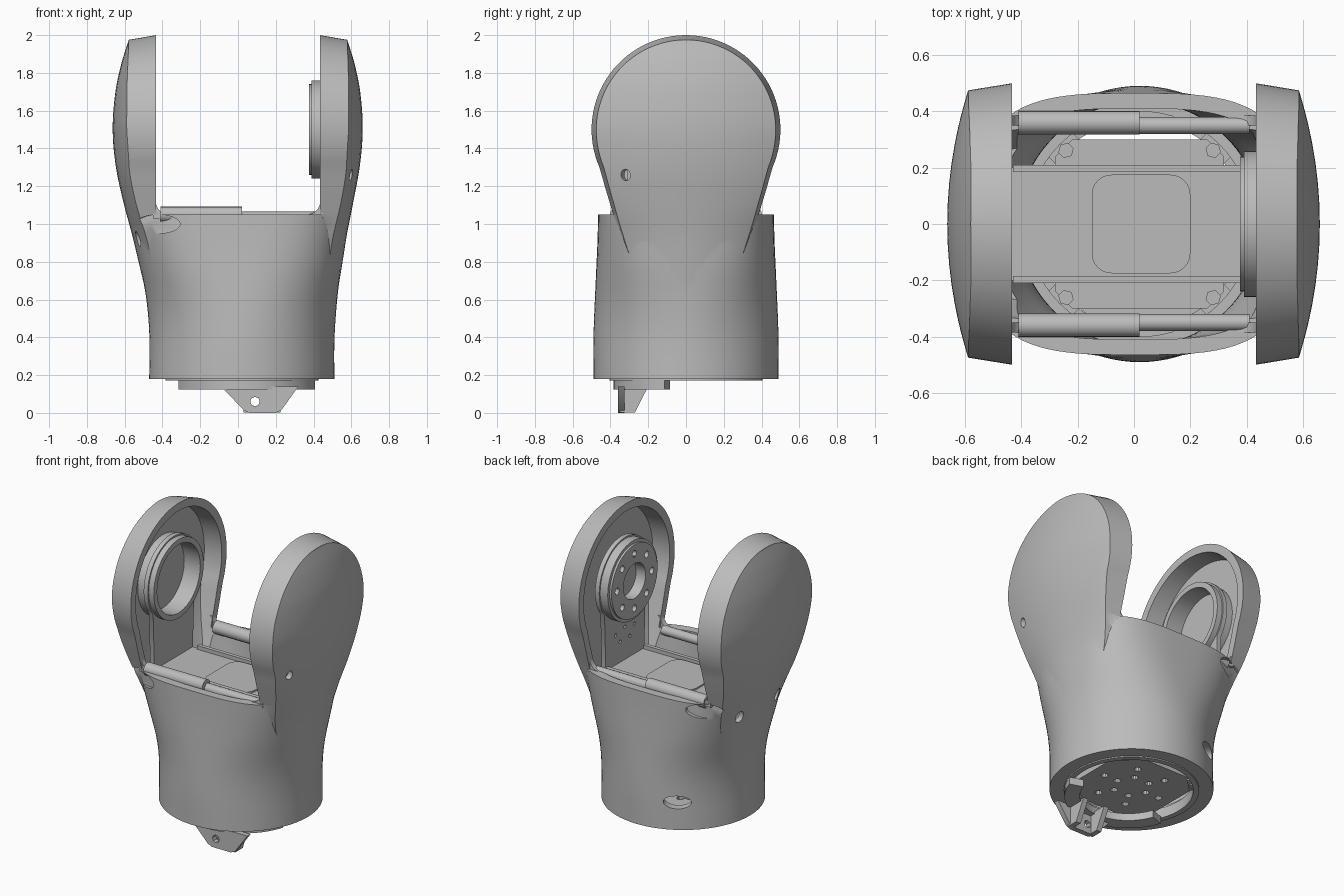
import bpy, bmesh, math
from mathutils import Vector, Matrix

if "Cube" in bpy.data.objects:
    bpy.data.objects.remove(bpy.data.objects["Cube"])

grey = bpy.data.materials.new("plain grey")
grey.use_nodes = True
COL = (0.5, 0.5, 0.5, 1)
grey.diffuse_color = COL
grey.node_tree.nodes["Principled BSDF"].inputs["Base Color"].default_value = COL


def curve(points, z):
    """Smooth interpolation through (z, value) points."""
    if z <= points[0][0]:
        return points[0][1]
    if z >= points[-1][0]:
        return points[-1][1]
    n = len(points)
    slope = lambda i: ((points[min(i + 1, n - 1)][1] - points[max(i - 1, 0)][1])
                       / (points[min(i + 1, n - 1)][0] - points[max(i - 1, 0)][0]))
    i = max(j for j in range(n - 1) if points[j][0] <= z)
    (a, p), (b, q) = points[i], points[i + 1]
    h, t = b - a, (z - a) / (b - a)
    return ((2*t**3 - 3*t*t + 1) * p + (t**3 - 2*t*t + t) * h * slope(i)
            + (3*t*t - 2*t**3) * q + (t**3 - t*t) * h * slope(i + 1))


def finish(name, bm):
    bmesh.ops.recalc_face_normals(bm, faces=bm.faces)
    me = bpy.data.meshes.new(name)
    bm.to_mesh(me)
    bm.free()
    me.materials.append(grey)
    ob = bpy.data.objects.new(name, me)
    bpy.context.collection.objects.link(ob)
    return ob


def loft(name, rows):
    """Skin closed rings and cap both ends."""
    bm = bmesh.new()
    rings = [[bm.verts.new(p) for p in r] for r in rows]
    n = len(rings[0])
    for a, b in zip(rings, rings[1:]):
        for i in range(n):
            bm.faces.new((a[i], a[(i + 1) % n], b[(i + 1) % n], b[i]))
    bm.faces.new(rings[0])
    bm.faces.new(rings[-1])
    return finish(name, bm)


def prism(name, pts, axis, lo, hi):
    """Extrude a 2D outline along x, y or z."""
    place = {"x": lambda p, d: (d, p[0], p[1]), "y": lambda p, d: (p[0], d, p[1]),
             "z": lambda p, d: (p[0], p[1], d)}[axis]
    return loft(name, [[place(p, d) for p in pts] for d in (lo, hi)])


def box(name, x0, x1, y0, y1, z0, z1):
    return prism(name, [(x0, y0), (x1, y0), (x1, y1), (x0, y1)], "z", z0, z1)


def circle(cx, cy, r, n=48):
    return [(cx + r * math.cos(2 * math.pi * i / n), cy + r * math.sin(2 * math.pi * i / n))
            for i in range(n)]


def boolean(ob, others, op="DIFFERENCE"):
    for o in others:
        m = ob.modifiers.new("cut", "BOOLEAN")
        m.operation, m.object, m.solver = op, o, "EXACT"
        bpy.context.view_layer.objects.active = ob
        bpy.ops.object.modifier_apply(modifier=m.name)
        bpy.data.objects.remove(o)
    return ob


def slot(loc, direction, w, h, depth):
    """Oval cutter drilled along a horizontal direction."""
    ob = prism("slot_cutter", [(x * w, z * h) for x, z in circle(0, 0, 1, 24)], "y", -depth, depth)
    d = Vector(direction).normalized()
    turn = Matrix.Rotation(math.atan2(-d.x, d.y), 4, "Z")
    ob.data.transform(Matrix.Translation(loc) @ turn)
    ob.hide_render = True
    return ob


# Silhouette curves over height
BODY_X = [(.18, .49), (.4, .49), (.6, .505), (.8, .535), (.95, .555), (1.05, .565)]
ARM_X = [(.6, .50), (.8, .54), (.95, .57), (1.1, .605), (1.3, .645),
         (1.5, .662), (1.7, .648), (1.85, .617), (1.97, .58)]
HALF_Y = [(.18, .49), (.4, .49), (.7, .478), (.9, .469), (1.05, .465)]
POWER = [(.18, 2), (.45, 2), (.6, 2.15), (.8, 2.6), (1.05, 3.3)]
BULGE = [(.6, 1.1), (.8, .85), (1.1, .45), (1.5, .33)]
NECK = [(.6, .2), (.8, .3), (1.0, .37), (1.1, .40), (1.2, .43), (1.28, .452)]
SHIFT = [(.18, .02), (.6, .02), (1.2, 0), (2, 0)]
SADDLE = 1.05


def body(name, z0, z1, wall):
    rows = []
    for j in range(25):
        z = z0 + (z1 - z0) * j / 24
        a, b, n = curve(BODY_X, z) - wall, curve(HALF_Y, z) - wall, curve(POWER, z)
        rows.append([(curve(SHIFT, z) + math.copysign(abs(c) ** (2 / n), c) * a,
                      math.copysign(abs(s) ** (2 / n), s) * b, z)
                     for c, s in circle(0, 0, 1, 96)])
    return loft(name, rows)


def arm(name, side, z0, inner, wall, depth):
    rows, r = [], .5 - wall
    zs = [z0 + (1.3 - z0) * j / 14 for j in range(14)]
    zs += [1.5 + r * math.sin(-.4115 + (1.555 + .4115) * j / 30) for j in range(31)]
    for z in zs:
        w = math.sqrt(max(r*r - (z - 1.5)**2, 0)) if z > 1.29 else curve(NECK, z) - wall
        zo = 1.5 + (z - 1.5) * (.95 if z > 1.5 else 1)
        ring = []
        for i in range(21):
            y = -.95 * w * math.cos(math.pi * i / 20)
            x = min(curve(ARM_X, zo) - wall - curve(BULGE, zo) * y * y, depth)
            ring.append((side * x + curve(SHIFT, zo), y, zo))
        ring += [(side * inner, w, z), (side * inner, -w, z)]
        rows.append(ring)
    return loft(name, rows)


# Fork shaped outer shell
shell = body("fork_shell", .18, SADDLE, 0)
boolean(shell, [arm("arm", s, .62, .433, 0, 9) for s in (-1, 1)], "UNION")
boolean(shell, [body("cavity", .27, SADDLE + .03, .055),
                prism("bore", circle(.02, 0, .4, 64), "z", .1, .35)])
boolean(shell, [arm("recess", s, .85, .3, .04, .55) for s in (-1, 1)])
boolean(shell, [slot((-.43, s * .42, 1.0), (-.3, s, 0), .125, .05, .045) for s in (-1, 1)]
        + [slot((-.54, s * .2, .92), (-1, s * .35, 0), .03, .04, .08) for s in (-1, 1)]
        + [slot((-.23, .42, .36), (-.55, 1, 0), .085, .042, .12),
           slot((.6, -.32, 1.26), (1, -.4, 0), .025, .03, .05)])

# Concave fillets where the saddle meets the arms
for sx, tx in ((-1, "right"), (1, "left")):
    for sy, ty in ((-1, "front"), (1, "back")):
        outline = [(sx * .45, 1.03), (sx * .35, 1.03)] + [
            (sx * (.365 + .07 * math.sin(k * math.pi / 12)), SADDLE + .07 - .07 * math.cos(k * math.pi / 12))
            for k in range(7)] + [(sx * .45, SADDLE + .07)]
        prism(f"{ty}_{tx}_saddle_fillet", outline, "y", sy * .35, sy * .385)

# Upright mounting plates inside both arms, rounded at the top
upright = [(-.2, .95), (.2, .95)] + [(.27 * math.cos(t * math.pi / 24), 1.5 + .27 * math.sin(t * math.pi / 24))
                                     for t in range(-5, 30)]
plate_l = prism("left_upright_plate", upright, "x", .445, .475)
plate_r = prism("right_upright_plate", upright, "x", -.50, -.47)
boolean(plate_r, [prism("bore", circle(0, 1.5, .225), "x", -.6, -.4)])
boolean(plate_l, [prism("hole", circle(y, z, .012, 8), "x", .4, .6)
                  for y, z in ((-.1, 1.16), (0, 1.18), (.1, 1.16), (-.05, 1.1), (.05, 1.1))])

# Output flange with bolt circle on the left, bearing ring on the right
for name, r, x0, x1 in (("output_flange", .26, .39, .46), ("flange_lip", .24, .376, .395)):
    flange = prism(name, circle(0, 1.5, r), "x", x0, x1)
    boolean(flange, [prism("bore", circle(0, 1.5, .115), "x", .3, .45)]
            + [prism("hole", circle(.18 * math.cos(a * math.pi / 4), 1.5 + .18 * math.sin(a * math.pi / 4),
                                    .022, 12), "x", .3, .44) for a in range(8)])
ring = prism("bearing_ring", circle(0, 1.5, .26), "x", -.55, -.433)
boolean(ring, [prism("bore", circle(0, 1.5, .225), "x", -.6, -.4)])

# Cradle floor, its flanges, the motor below and its rounded cap
box("cradle_floor", -.50, .47, -.2, .2, .94, .965)
box("motor_body", -.2, .25, -.17, .17, .24, .945)
cap = [(.025 + sx * .105 + .07 * math.cos(t), sy * .105 + .07 * math.sin(t))
       for sx, sy, q in ((1, 1, 0), (-1, 1, 1), (-1, -1, 2), (1, -1, 3))
       for t in [(q + k / 6) * math.pi / 2 for k in range(7)]]
prism("motor_cap", cap, "z", .90, .975)
for s, tag in ((-1, "front"), (1, "back")):
    prism(tag + "_cradle_flange", [(s * .185, .86), (s * .21, .86), (s * .21, .99), (s * .185, .99)],
          "x", -.43, .44)
    # Rails lying along the saddle walls
    prism(tag + "_rail", circle(s * .36, 1.05, .042, 16), "x", -.41, .02)
    prism(tag + "_thin_rail", circle(s * .35, 1.035, .03, 12), "x", .02, .41)

# Bottom hub: square plate with clipped corners, lugs and bolts
c, d = .30, .24
hub = prism("bottom_hub", [(.02 + x, y) for x, y in ((c, -d), (c, d), (d, c), (-d, c),
                                                   (-c, d), (-c, -d), (-d, -c), (d, -c))], "z", .20, .26)
boolean(hub, [prism("hole", circle(.02 + r * math.cos(a * math.pi / 3), r * math.sin(a * math.pi / 3), .022, 10),
                    "z", .1, .3) for r in (.11, .21) for a in range(6)])
for k in range(4):
    lug = box("hub_lug", .34, .41, -.06, .06, .19, .25)
    bolt = prism("hub_bolt", circle(.37, 0, .028, 6), "z", .18, .29)
    for ob in (lug, bolt):
        ob.data.transform(Matrix.Translation((.02, 0, 0)) @ Matrix.Rotation((k + .5) * math.pi / 2, 4, "Z"))
rim = prism("hub_rim", circle(.02, 0, .405, 64), "z", .172, .24)
boolean(rim, [prism("bore", circle(.02, 0, .37, 64), "z", .1, .3)])

# Connector below the base: curved flange, drilled tab and two ribs
arc = [math.radians(199 + 144 * i / 20) for i in range(21)]
prism("connector_flange", [(.045 + .38 * math.cos(t), .385 * math.sin(t)) for t in arc]
      + [(.045 + .29 * math.cos(t), .29 * math.sin(t)) for t in reversed(arc)], "z", .125, .173)
tab = prism("connector_tab", [(-.09, .14), (.03, .015), (.06, 0), (.20, 0), (.23, .015), (.32, .14)],
            "y", -.36, -.325)
boolean(tab, [prism("hole", circle(.09, .06, .025, 8), "y", -.5, -.2)])
for x in (.03, .19):
    prism("connector_rib", [(-.35, .14), (-.35, .003), (-.27, .003), (-.2, .14)], "x", x, x + .035)

# Smooth curved surfaces, keep hard edges
bpy.ops.object.select_all(action="DESELECT")
for ob in bpy.context.scene.objects:
    if ob.type == "MESH":
        ob.select_set(True)
        bpy.context.view_layer.objects.active = ob
bpy.ops.object.shade_smooth_by_angle(angle=math.radians(32))
